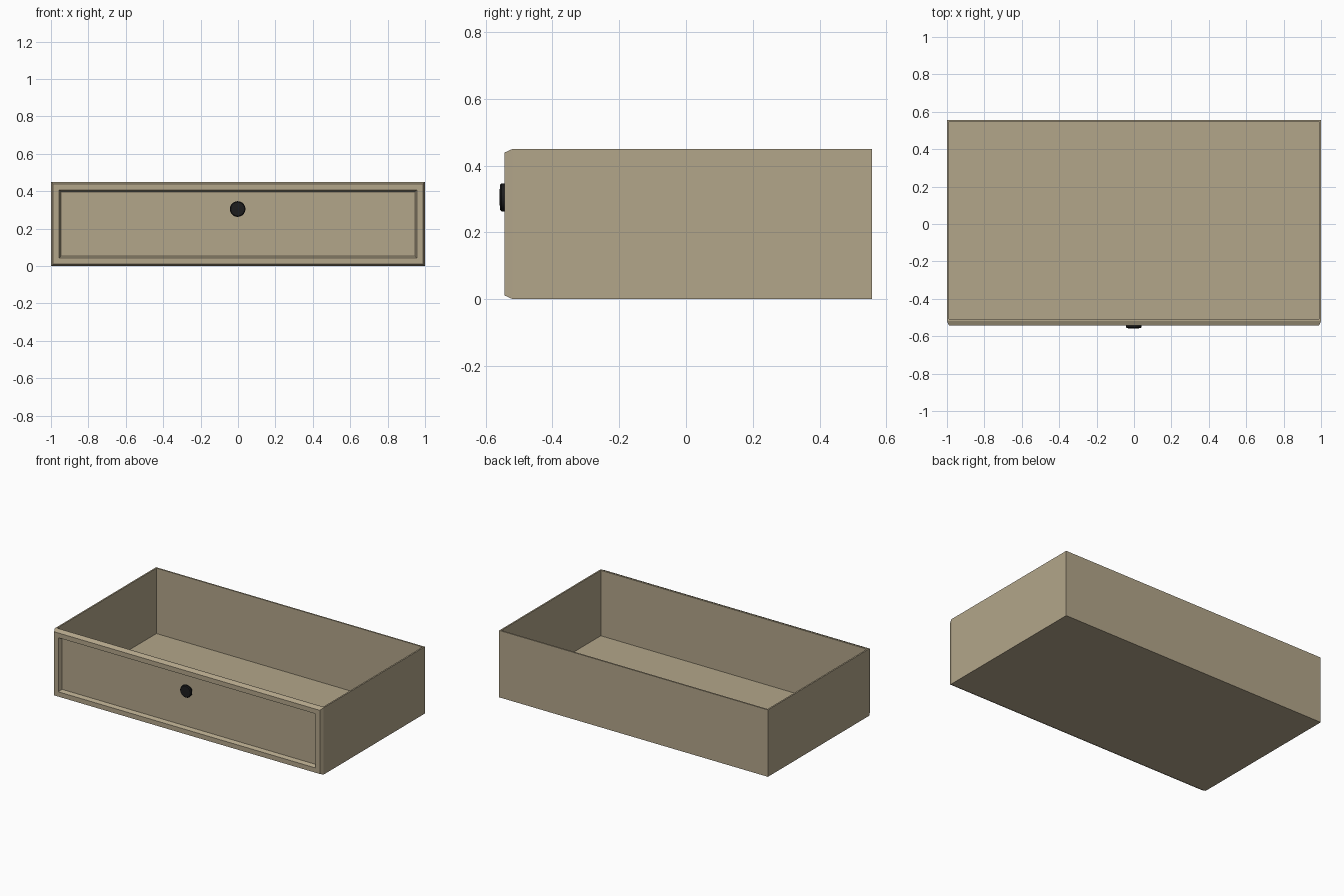
import bpy, bmesh, math
from mathutils import Matrix

if "Cube" in bpy.data.objects:
    bpy.data.objects.remove(bpy.data.objects["Cube"])


def material(name, rgb):
    m = bpy.data.materials.new(name)
    m.diffuse_color = (*rgb, 1)
    m.use_nodes = True
    m.node_tree.nodes["Principled BSDF"].inputs["Base Color"].default_value = m.diffuse_color
    return m


wood = material("light_wood", (0.45, 0.38, 0.255))
black = material("black_metal", (0.012, 0.012, 0.013))


def finish(name, bm, mat):
    bmesh.ops.recalc_face_normals(bm, faces=bm.faces[:])
    me = bpy.data.meshes.new(name)
    bm.to_mesh(me)
    bm.free()
    ob = bpy.data.objects.new(name, me)
    bpy.context.collection.objects.link(ob)
    me.materials.append(mat)
    return ob


def box(name, x0, x1, y0, y1, z0, z1):
    bm = bmesh.new()
    bmesh.ops.create_cube(bm, size=1)
    for v in bm.verts:
        v.co = (x1 if v.co.x > 0 else x0, y1 if v.co.y > 0 else y0, z1 if v.co.z > 0 else z0)
    return finish(name, bm, wood)


W, H, BACK, T = 1.0, 0.45, 0.557, 0.01
FRONT, INNER = -0.543, -0.508

# tray: bottom, two sides and back
box("bottom_panel", -W, W, INNER, BACK, 0, T)
for name, s in (("left_side", -1), ("right_side", 1)):
    xs = sorted((s * W, s * (W - T)))
    box(name, *xs, INNER, BACK, T, H)
box("back_panel", -W + T, W - T, BACK - T, BACK, T, H)

# front panel: nested rectangles give the chamfered frame and the recess
# (inset from outer edge, y)
rings = [(0, INNER), (0, -0.519), (0.011, FRONT), (0.043, FRONT), (0.053, -0.518)]
bm = bmesh.new()
loops = []
for d, y in rings:
    loops.append([bm.verts.new((x, y, z)) for x, z in
                  ((-W + d, d), (W - d, d), (W - d, H - d), (-W + d, H - d))])
for a, b in zip(loops, loops[1:]):
    for i in range(4):
        j = (i + 1) % 4
        bm.faces.new((a[i], a[j], b[j], b[i]))
bm.faces.new(loops[0])
bm.faces.new(loops[-1])
finish("drawer_front", bm, wood)

# round knob: lathed profile (radius, y)
profile = [(0.022, -0.515), (0.022, -0.532), (0.036, -0.538), (0.042, -0.544),
           (0.042, -0.552), (0.037, -0.557), (0.0, -0.559)]
bm = bmesh.new()
vs = [bm.verts.new((r, y, 0)) for r, y in profile]
es = [bm.edges.new(p) for p in zip(vs, vs[1:])]
bmesh.ops.spin(bm, geom=vs + es, cent=(0, 0, 0), axis=(0, 1, 0), angle=math.tau, steps=20)
bmesh.ops.remove_doubles(bm, verts=bm.verts[:], dist=1e-5)
bmesh.ops.transform(bm, matrix=Matrix.Translation((-0.002, 0, 0.305)), verts=bm.verts[:])
knob = finish("knob", bm, black)
bpy.context.view_layer.objects.active = knob
knob.select_set(True)
bpy.ops.object.shade_smooth_by_angle(angle=math.radians(40))
